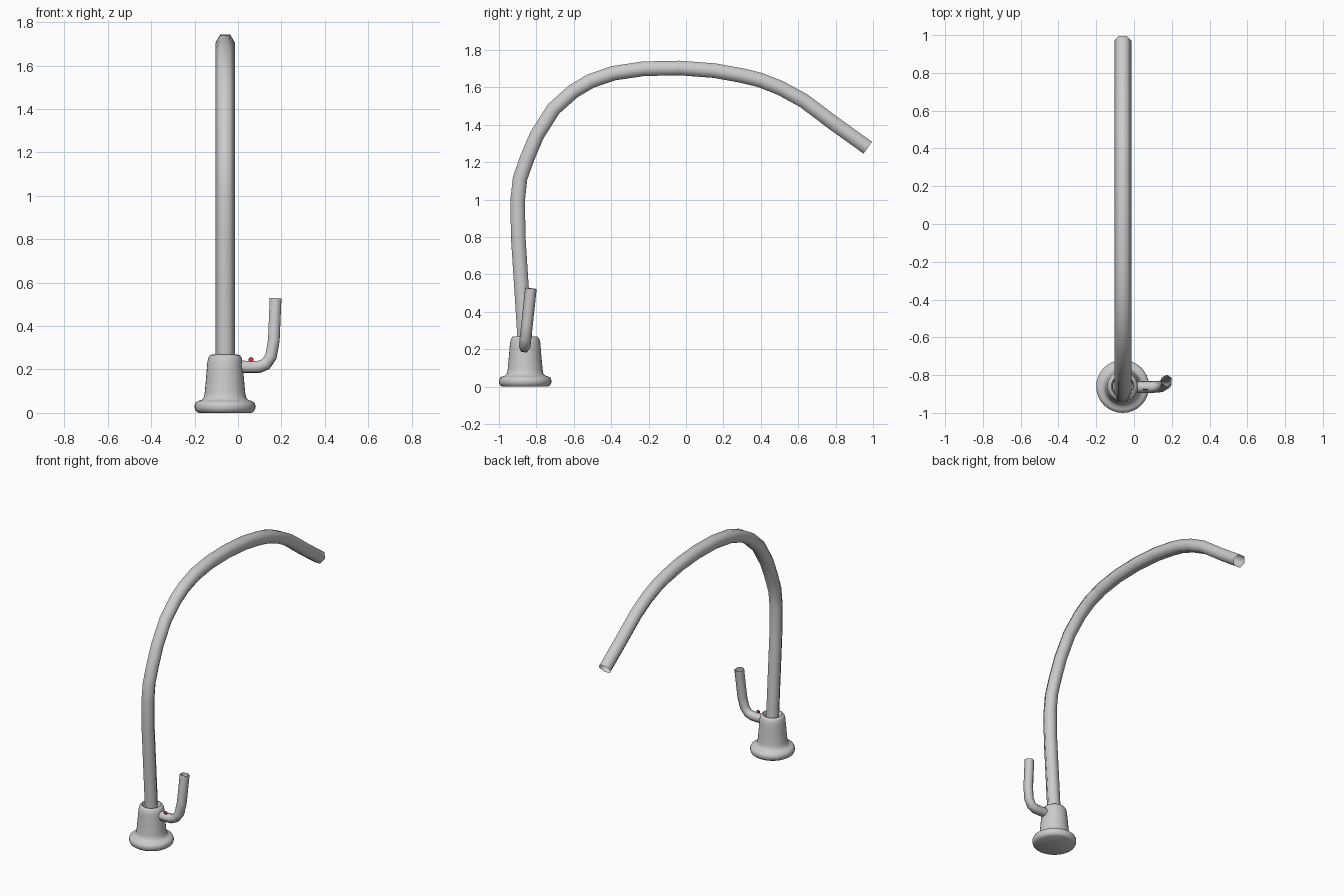
import bpy, bmesh, math
from mathutils import Vector

if "Cube" in bpy.data.objects:
    bpy.data.objects.remove(bpy.data.objects["Cube"])

BX, BY = -0.06, -0.86   # axis of the base


def finish(name, bm, angle=50):
    bmesh.ops.recalc_face_normals(bm, faces=bm.faces)
    me = bpy.data.meshes.new(name)
    bm.to_mesh(me)
    bm.free()
    ob = bpy.data.objects.new(name, me)
    bpy.context.collection.objects.link(ob)
    bpy.ops.object.select_all(action='DESELECT')
    ob.select_set(True)
    bpy.context.view_layer.objects.active = ob
    bpy.ops.object.shade_smooth_by_angle(angle=math.radians(angle))
    return ob


def skin(bm, rings):
    for a, b in zip(rings, rings[1:]):
        n = len(a)
        for i in range(n):
            bm.faces.new((a[i], a[(i + 1) % n], b[(i + 1) % n], b[i]))


def tube(name, path, radius, normal, sides=6):
    """Open hollow tube along a planar path; normal is the plane's normal."""
    bm = bmesh.new()
    pts = [Vector(p) for p in path]
    nrm = Vector(normal).normalized()
    rings = []
    for i, p in enumerate(pts):
        d = Vector()
        if i > 0:
            d += (p - pts[i - 1]).normalized()
        if i < len(pts) - 1:
            d += (pts[i + 1] - p).normalized()
        side = nrm.cross(d).normalized()
        rings.append([bm.verts.new(p + radius * (nrm * math.cos(t) + side * math.sin(t)))
                      for t in (2 * math.pi * k / sides for k in range(sides))])
    skin(bm, rings)
    return finish(name, bm, 75)


def lathe(name, profile, segs=32):
    bm = bmesh.new()
    rings = [[bm.verts.new((BX + r * math.cos(t), BY + r * math.sin(t), z))
              for t in (2 * math.pi * k / segs for k in range(segs))] for r, z in profile]
    skin(bm, rings)
    bm.faces.new(rings[0])
    bm.faces.new(rings[-1])
    return finish(name, bm)


# Bell-shaped base with flange and recessed top
lathe("base", [(0.122, 0), (0.134, 0.008), (0.14, 0.022), (0.14, 0.036), (0.134, 0.049),
               (0.122, 0.055), (0.106, 0.06), (0.097, 0.072), (0.093, 0.095), (0.088, 0.15),
               (0.083, 0.21), (0.081, 0.235), (0.076, 0.255), (0.068, 0.267), (0.061, 0.268),
               (0.055, 0.26), (0.052, 0.20)])

# Long arched spout (y, z centre line)
spout = [(-0.858, 0.2), (-0.863, 0.27), (-0.879, 0.52), (-0.897, 0.80), (-0.90, 1.0),
         (-0.887, 1.115), (-0.85, 1.22), (-0.797, 1.345), (-0.708, 1.485), (-0.602, 1.58),
         (-0.508, 1.635), (-0.388, 1.676), (-0.227, 1.70), (-0.035, 1.704), (0.152, 1.69),
         (0.302, 1.663), (0.398, 1.639), (0.505, 1.597), (0.628, 1.53), (0.80, 1.401),
         (0.972, 1.278)]
tube("spout", [(BX + 0.001, y, z) for y, z in spout], 0.045, (1, 0, 0))

# Side lever, bending upward and leaning slightly back
lever = [(-0.01, 0.213), (0.06, 0.211), (0.097, 0.212), (0.128, 0.224), (0.152, 0.26),
         (0.165, 0.335), (0.173, 0.526)]
tube("lever", [(x, -0.863 + 0.108 * (z - 0.212), z) for x, z in lever], 0.031, (0, -1, 0.108))

# Small red marker above the lever
bm = bmesh.new()
bmesh.ops.create_cone(bm, cap_ends=True, segments=12, radius1=0.012, radius2=0.012, depth=0.005)
dot = finish("temperature_marker", bm, 40)
dot.rotation_euler.x = math.pi / 2
dot.location = (0.06, -0.875, 0.245)
red = bpy.data.materials.new("red")
red.diffuse_color = (0.6, 0.04, 0.04, 1)
red.use_nodes = True
red.node_tree.nodes["Principled BSDF"].inputs["Base Color"].default_value = red.diffuse_color
dot.data.materials.append(red)
